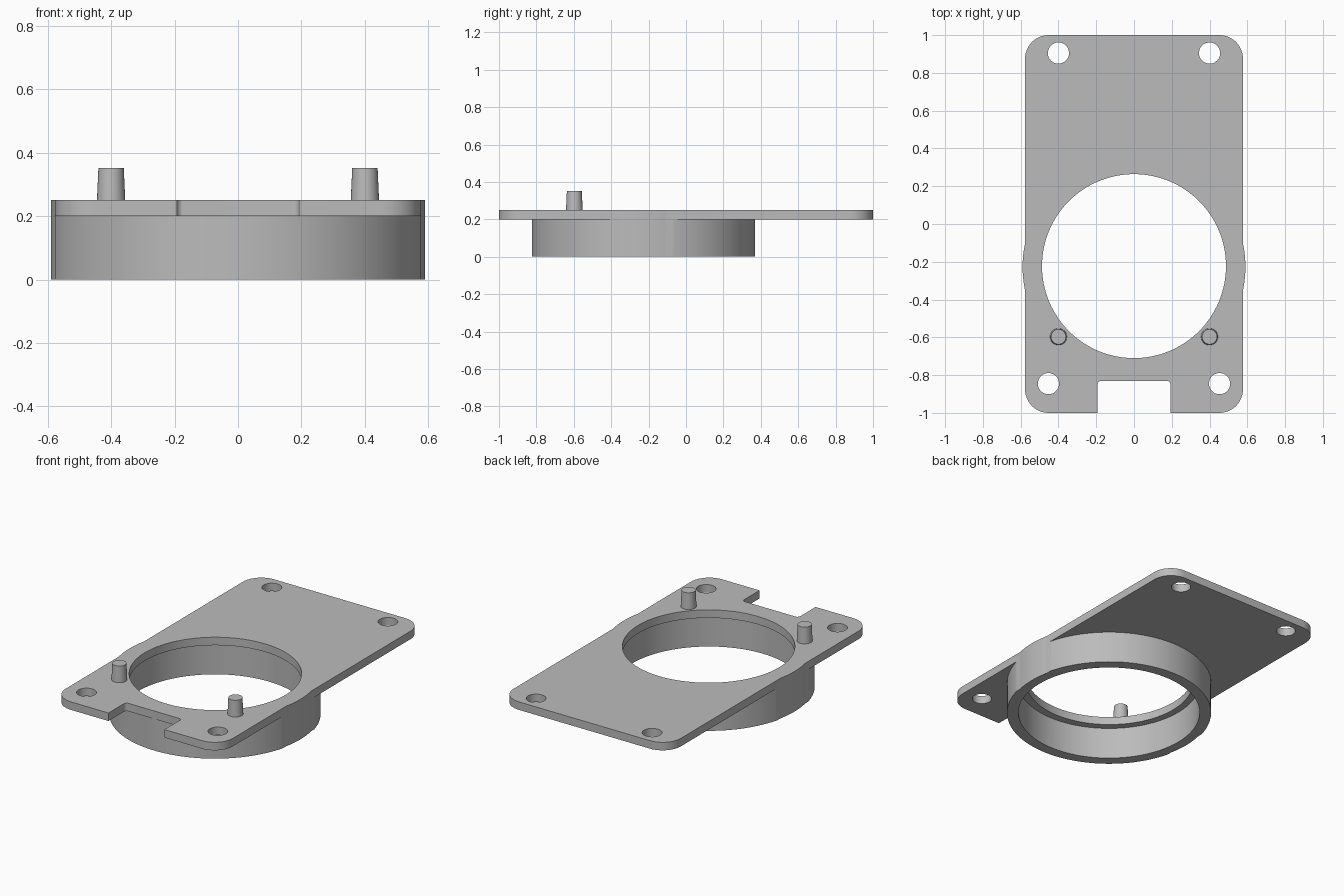
import bpy, bmesh, math

cube = bpy.data.objects.get("Cube")
if cube:
    bpy.data.objects.remove(cube, do_unlink=True)

grey = bpy.data.materials.new("matte grey")
grey.use_nodes = True
colour = (0.5, 0.5, 0.5, 1)
grey.diffuse_color = colour
grey.node_tree.nodes["Principled BSDF"].inputs["Base Color"].default_value = colour

RING_Y = -0.227
HALF_W = 0.577
PLATE_LOW, PLATE_TOP = 0.2, 0.25


def make_object(name, bm):
    bmesh.ops.recalc_face_normals(bm, faces=bm.faces)
    mesh = bpy.data.meshes.new(name)
    bm.to_mesh(mesh)
    bm.free()
    mesh.materials.append(grey)
    obj = bpy.data.objects.new(name, mesh)
    bpy.context.collection.objects.link(obj)
    return obj


def cylinder(name, x, y, low, high, r, r_top=None, sides=96):
    bm = bmesh.new()
    bmesh.ops.create_cone(bm, cap_ends=True, segments=sides, radius1=r,
                          radius2=r_top or r, depth=high - low)
    bmesh.ops.translate(bm, vec=(x, y, (low + high) / 2), verts=bm.verts)
    return make_object(name, bm)


def block(name, half_x, y0, y1, low, high, radius=0):
    """Box with optionally rounded vertical edges."""
    bm = bmesh.new()
    bmesh.ops.create_cube(bm, size=1)
    bmesh.ops.scale(bm, vec=(2 * half_x, y1 - y0, high - low), verts=bm.verts)
    bmesh.ops.translate(bm, vec=(0, (y0 + y1) / 2, (low + high) / 2), verts=bm.verts)
    if radius:
        upright = [e for e in bm.edges
                   if abs(e.verts[0].co.z - e.verts[1].co.z) > 0.01]
        bmesh.ops.bevel(bm, geom=upright, offset=radius, segments=12,
                        profile=0.5, affect='EDGES')
    return make_object(name, bm)


def combine(target, tool, operation):
    mod = target.modifiers.new("combine", 'BOOLEAN')
    mod.operation, mod.object, mod.solver = operation, tool, 'EXACT'
    bpy.context.view_layer.objects.active = target
    bpy.ops.object.modifier_apply(modifier=mod.name)
    bpy.data.objects.remove(tool, do_unlink=True)


# Mounting plate with rounded corners
body = block("mounting_plate", HALF_W, -1, 1, PLATE_LOW, PLATE_TOP, 0.125)

# Collar below the plate, trimmed at the plate sides
collar = cylinder("collar", 0, RING_Y, 0, PLATE_LOW + 0.02, 0.597, sides=160)
combine(collar, block("trim", HALF_W, -2, 2, -1, 1), 'INTERSECT')
combine(body, collar, 'UNION')

# Side bulges running through the full height
combine(body, cylinder("bulge", 0, RING_Y, 0, PLATE_TOP, 0.59, sides=160), 'UNION')

# Front notch, cut before the collar bore
combine(body, block("notch", 0.193, -1.2, -0.83, 0.1, 0.4, 0.02), 'DIFFERENCE')

# Stepped bore: wide in the collar, narrower through the plate
combine(body, cylinder("bore", 0, RING_Y, -0.1, PLATE_LOW, 0.53, sides=128), 'DIFFERENCE')
combine(body, cylinder("opening", 0, RING_Y + 0.004, 0.1, 0.4, 0.487, sides=128), 'DIFFERENCE')

# Screw holes and tapered locating pegs, mirrored left and right
for side, label in ((1, "left"), (-1, "right")):
    for x, y in ((0.4, 0.905), (0.453, -0.845)):
        combine(body, cylinder("hole", side * x, y, 0.1, 0.4, 0.056, sides=48), 'DIFFERENCE')
    peg = cylinder(label + "_peg", side * 0.4, -0.597, PLATE_TOP - 0.01, 0.352,
                   0.045, 0.04, 48)

# Smooth round walls, keep sharp rims
for obj in bpy.context.collection.objects:
    if obj.type == 'MESH' and obj.data.materials and obj.data.materials[0] == grey:
        bpy.ops.object.select_all(action='DESELECT')
        obj.select_set(True)
        bpy.context.view_layer.objects.active = obj
        bpy.ops.object.shade_smooth_by_angle(angle=math.radians(30))
